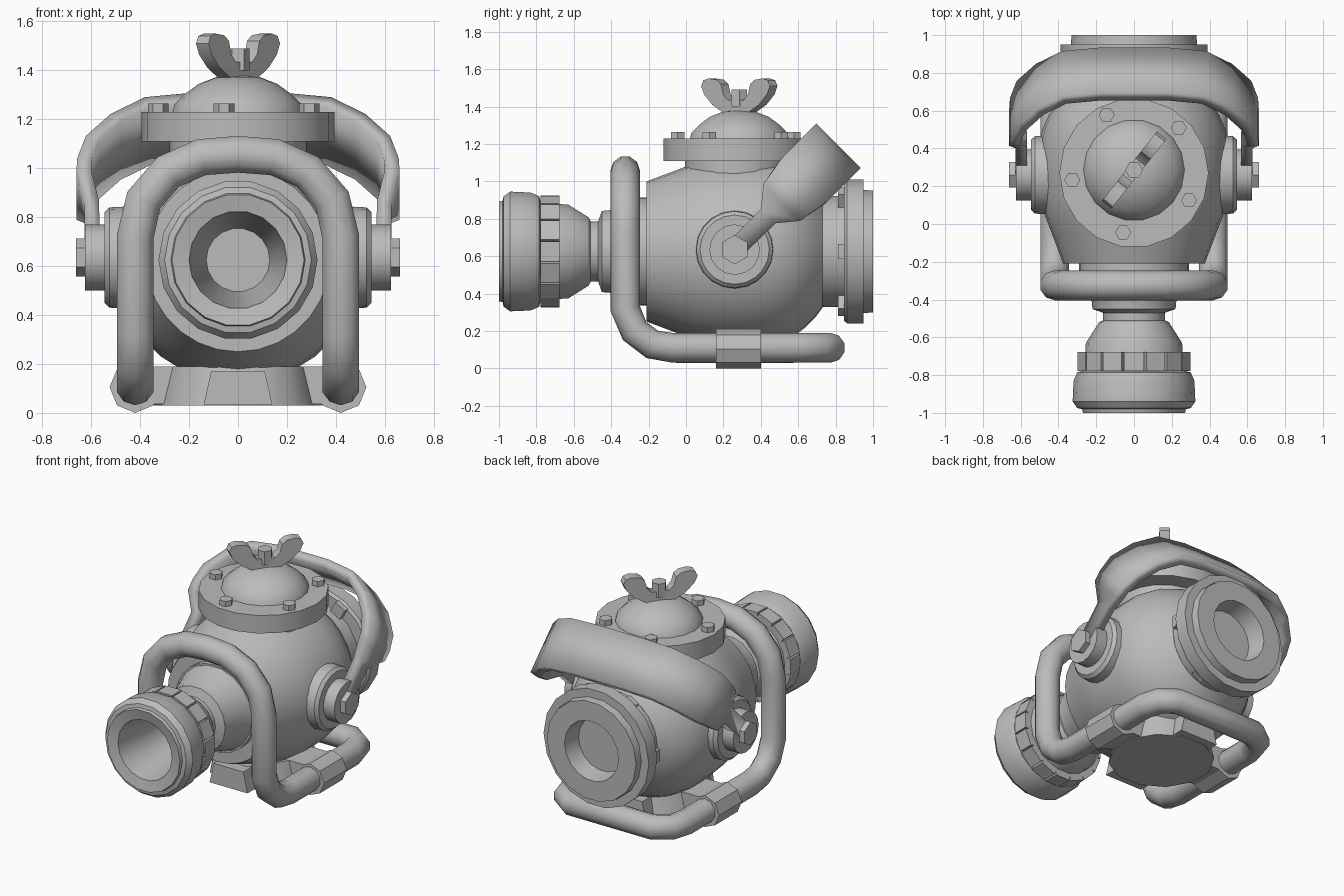
import bpy, bmesh, math
from math import cos, sin, pi, radians
from mathutils import Vector, Matrix

cube = bpy.data.objects.get("Cube")
if cube:
    bpy.data.objects.remove(cube, do_unlink=True)

grey = bpy.data.materials.new("cast_grey")
grey.use_nodes = True
colour = (0.5, 0.5, 0.5, 1)
grey.diffuse_color = colour
grey.node_tree.nodes["Principled BSDF"].inputs["Base Color"].default_value = colour


def finish(name, bm, angle=32):
    bmesh.ops.remove_doubles(bm, verts=bm.verts, dist=0.0002)
    bmesh.ops.recalc_face_normals(bm, faces=bm.faces)
    mesh = bpy.data.meshes.new(name)
    bm.to_mesh(mesh)
    bm.free()
    return dress(bpy.data.objects.new(name, mesh), angle)


def dress(obj, angle=32):
    if obj.name not in bpy.context.collection.objects:
        bpy.context.collection.objects.link(obj)
    obj.data.materials.clear()
    obj.data.materials.append(grey)
    bpy.ops.object.select_all(action='DESELECT')
    obj.select_set(True)
    bpy.context.view_layer.objects.active = obj
    bpy.ops.object.shade_smooth_by_angle(angle=radians(angle))
    return obj


def lathe(name, profile, axis, centre, segs=16, phase=0.0, angle=32):
    """Turn (height, radius) pairs around the x, y or z axis through centre."""
    bm = bmesh.new()
    c = Vector(centre)
    rings = []
    for h, r in profile:
        ring = []
        for i in range(segs):
            a = phase + 2 * pi * i / segs
            u, v = r * cos(a), r * sin(a)
            p = {'x': (h, u, v), 'y': (u, h, v), 'z': (u, v, h)}[axis]
            ring.append(bm.verts.new(c + Vector(p)))
        rings.append(ring)
    for a, b in zip(rings, rings[1:]):
        for i in range(segs):
            j = (i + 1) % segs
            bm.faces.new((a[i], a[j], b[j], b[i]))
    for ring in (rings[0], rings[-1]):
        bm.faces.new(ring)
    bmesh.ops.dissolve_degenerate(bm, edges=bm.edges, dist=0.0001)
    return finish(name, bm, angle)


def prism(name, outline, depth, matrix):
    """Extrude a flat xz outline symmetrically along y."""
    bm = bmesh.new()
    front = [bm.verts.new((x, -depth / 2, z)) for x, z in outline]
    back = [bm.verts.new((x, depth / 2, z)) for x, z in outline]
    bm.faces.new(front)
    bm.faces.new(back)
    n = len(outline)
    for i in range(n):
        j = (i + 1) % n
        bm.faces.new((front[i], front[j], back[j], back[i]))
    bm.transform(matrix)
    return finish(name, bm)


def box(name, size, matrix):
    x, z = size[0] / 2, size[2] / 2
    return prism(name, [(-x, -z), (x, -z), (x, z), (-x, z)], size[1], matrix)


AXIS = (0, 0, 0.625)
HUB_Y, HUB_Z = 0.26, 0.635

# Rounded main body with sloped front collar
lathe("body", [(-.25, .29), (-.21, .29), (-.21, .375), (-.05, .435), (.04, .47),
               (.14, .495), (.26, .505), (.4, .505), (.5, .485), (.58, .45),
               (.64, .405), (.69, .355), (.73, .3)], 'y', AXIS, 28)

# Hollow nozzle
lathe("nozzle", [(-.5, .13), (-.985, .2), (-1, .27), (-.98, .275), (-.975, .3),
                 (-.94, .325), (-.83, .32), (-.785, .3), (-.775, .262),
                 (-.63, .255), (-.52, .185), (-.51, .163), (-.47, .163),
                 (-.45, .22), (-.4, .225), (-.25, .28)], 'y', AXIS, 18)
for i in range(16):
    turn = Matrix.Translation(AXIS) @ Matrix.Rotation(2 * pi * i / 16, 4, 'Y')
    box("grip_rib", (.108, .1, .06), turn @ Matrix.Translation((0, -.727, .27)))

# Rear coupling with recessed opening
lathe("rear_coupling", [(.7, .3), (.845, .3), (.845, .375), (.86, .39), (.95, .39),
                        (.95, .335), (1, .33), (1, .2), (.88, .18)], 'y', AXIS, 18)
for i in range(6):
    turn = Matrix.Translation(AXIS) @ Matrix.Rotation(pi * (i + .5) / 3, 4, 'Y')
    box("coupling_lug", (.08, .035, .08), turn @ Matrix.Translation((0, .83, .335)))

# Top cover, dome and bolts
top = (0, .27, 0)
lathe("cover_neck", [(1.0, .28), (1.12, .28)], 'z', top, 18)
lathe("cover_flange", [(1.11, .395), (1.23, .395)], 'z', top, 18)
lathe("cover_dome", [(1.22, .27), (1.26, .26), (1.305, .215), (1.345, .16),
                     (1.372, .09), (1.38, 0)], 'z', (0, .285, 0), 18, angle=45)
for i in range(5):
    a = radians(44 + 72 * i)
    lathe("cover_bolt", [(1.22, .042), (1.265, .042)], 'z',
          (.33 * cos(a), .28 + .33 * sin(a), 0), 6)

# Wing nut
half = [(.09, 1.37), (.16, 1.41), (.215, 1.465), (.235, 1.51), (.22, 1.54), (.185, 1.55),
        (.13, 1.543), (.1, 1.52), (.085, 1.465), (.055, 1.435)]
wing = half + [(-x, z) for x, z in reversed(half)]
prism("wing_nut", wing, .065,
      Matrix.Translation((0, .285, 0)) @ Matrix.Rotation(radians(51.5), 4, 'Z'))
lathe("wing_nut_stud", [(1.4, .048), (1.49, .048)], 'z', (0, .285, 0), 6)

# Side pivots
for side, s in (("left", 1), ("right", -1)):
    c = (0, HUB_Y, HUB_Z)
    lathe(side + "_pivot_plate", [(s * .42, .21), (s * .525, .205), (s * .545, .185)],
          'x', c, 20)
    lathe(side + "_pivot_boss", [(s * .53, .135), (s * .625, .135)], 'x', c, 16)
    lathe(side + "_pivot_bolt", [(s * .6, .078), (s * .662, .078)], 'x', c, 6, pi / 6)

# Tilted lever: rows of (x, distance from pivot, half width)
rows = [(.597, 0, .05), (.597, .26, .055), (.63, .36, .14), (.627, .42, .15),
        (.595, .52, .168), (.5, .64, .168), (.37, .73, .168), (.18, .755, .168)]
rows += [(-x, d, w) for x, d, w in reversed(rows)]
bm = bmesh.new()
along, across = Vector((0, 1, 1)).normalized(), Vector((0, 1, -1)).normalized()
pairs = []
for x, d, w in rows:
    mid = Vector((x, HUB_Y, HUB_Z)) + along * d
    pairs.append([bm.verts.new(mid + across * k * w) for k in (-1, 1)])
for (a, b), (c, d) in zip(pairs, pairs[1:]):
    bm.faces.new((a, b, d, c))
lever = finish("lever", bm)
solid = lever.modifiers.new("thickness", 'SOLIDIFY')
solid.thickness, solid.offset, solid.use_even_offset = .06, 0, True

# Bent tube frame, one closed loop
half = [(.15, -.325, 1.045), (.285, -.325, .985), (.385, -.325, .87), (.42, -.325, .72),
        (.42, -.325, .32), (.42, -.275, .2), (.42, -.18, .128), (.42, -.07, .11),
        (.42, .6, .11), (.39, .71, .11), (.3, .775, .11)]
path = [(0, -.325, 1.057)] + half + [(-x, y, z) for x, y, z in reversed(half)]
curve = bpy.data.curves.new("tube_frame", 'CURVE')
curve.dimensions = '3D'
curve.bevel_depth, curve.bevel_resolution = .079, 3
spline = curve.splines.new('POLY')
spline.points.add(len(path) - 1)
for point, p in zip(spline.points, path):
    point.co = (*p, 1)
spline.use_cyclic_u = True
tube = bpy.data.objects.new("tube_frame", curve)
bpy.context.collection.objects.link(tube)
bpy.ops.object.select_all(action='DESELECT')
tube.select_set(True)
bpy.context.view_layer.objects.active = tube
bpy.ops.object.convert(target='MESH')
dress(bpy.context.view_layer.objects.active, 40)

# Base foot, its blocks and the clamps on the tube
lathe("base_foot", [(.03, .325), (.19, .29)], 'z', (0, HUB_Y, 0), 12, pi / 12)
for name, y in (("front", -.03), ("back", .55)):
    prism(name + "_foot_block", [(-.14, .035), (.14, .035), (.11, .17), (-.11, .17)],
          .14, Matrix.Translation((0, y, 0)))
for side, s in (("left", 1), ("right", -1)):
    lathe(side + "_clamp", [(.16, .105), (.4, .105)], 'y', (s * .42, 0, .105), 8)
    box(side + "_clamp_arm", (.2, .24, .155), Matrix.Translation((s * .33, .28, .113)))
